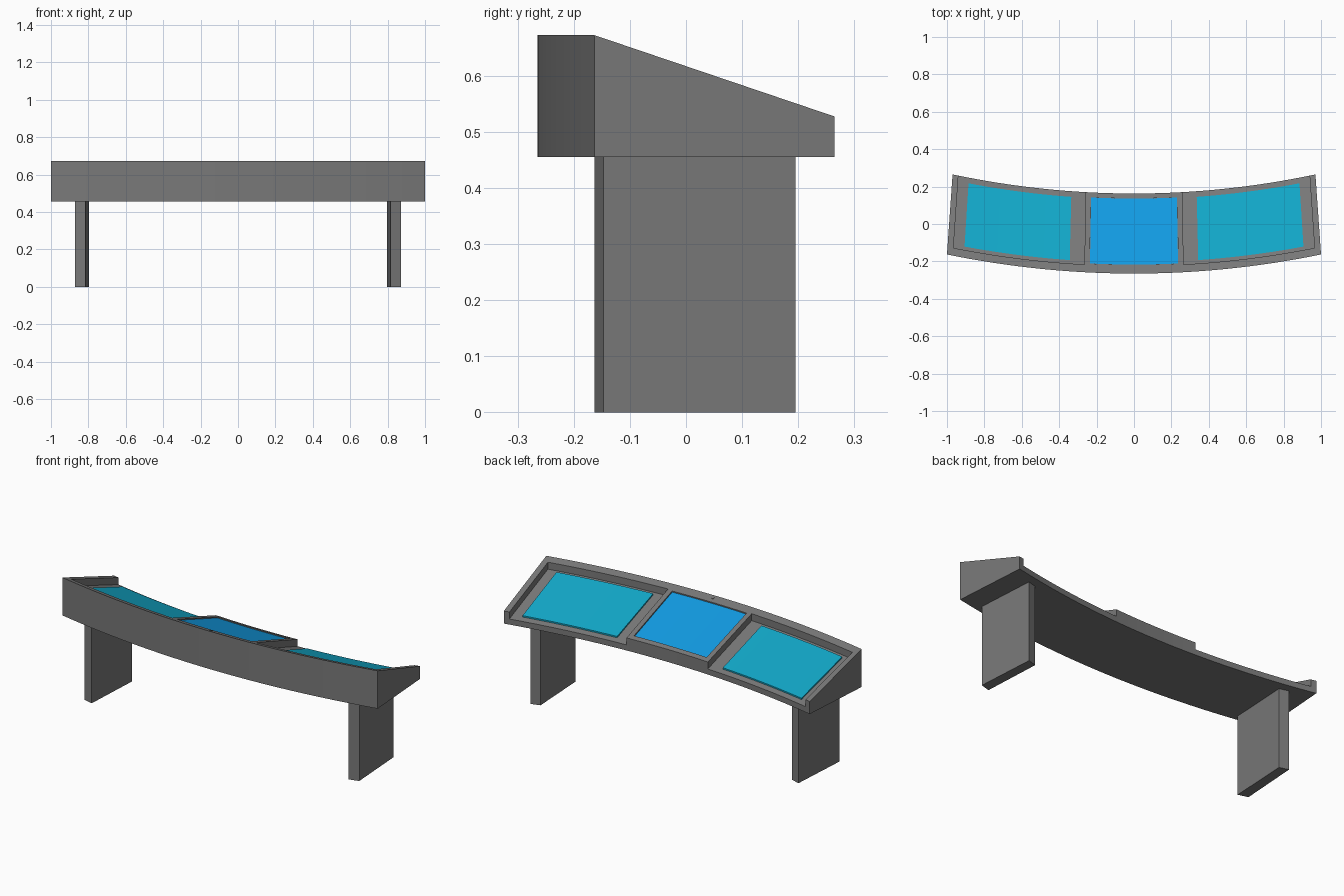
import bpy
import bmesh

cube = bpy.data.objects.get("Cube")
if cube:
    bpy.data.objects.remove(cube, do_unlink=True)

FRONT, DEPTH, SAG = -0.265, 0.428, 0.102
BASE, TOP, FALL = 0.455, 0.672, 0.145
RECESS = 0.04


def material(name, r, g, b):
    m = bpy.data.materials.new(name)
    m.use_nodes = True
    m.diffuse_color = (r, g, b, 1)
    m.node_tree.nodes["Principled BSDF"].inputs["Base Color"].default_value = (r, g, b, 1)
    return m


grey = material("console grey", 0.19, 0.19, 0.19)
teal = material("teal screen", 0.006, 0.39, 0.58)
blue = material("blue screen", 0.006, 0.33, 0.77)


def surface(u, t, lift=0.0):
    """Point on the curved, sloping desk top: u runs across, t runs front to back."""
    return (u * (1 - 0.03 * t), FRONT + DEPTH * t + SAG * u * u, TOP - FALL * t + lift)


def solid(name, rings, mat):
    """Join equal four-point cross-sections into a closed solid."""
    bm = bmesh.new()
    loops = [[bm.verts.new(p) for p in ring] for ring in rings]
    for a, b in zip(loops, loops[1:]):
        for i in range(4):
            j = (i + 1) % 4
            bm.faces.new((a[i], a[j], b[j], b[i]))
    bm.faces.new(loops[0])
    bm.faces.new(loops[-1])
    bmesh.ops.recalc_face_normals(bm, faces=bm.faces)
    mesh = bpy.data.meshes.new(name)
    bm.to_mesh(mesh)
    bm.free()
    mesh.materials.append(mat)
    obj = bpy.data.objects.new(name, mesh)
    bpy.context.collection.objects.link(obj)
    return obj


def slab(name, u0, u1, t0, t1, low, high, mat, steps=16, flat_base=False):
    """Curved slab following the desk top, or standing on its level underside."""
    rings = []
    for k in range(steps + 1):
        u = u0 + (u1 - u0) * k / steps
        ring = [surface(u, t0, low), surface(u, t1, low),
                surface(u, t1, high), surface(u, t0, high)]
        if flat_base:
            ring[:2] = [(x, y, BASE) for x, y, z in ring[:2]]
        rings.append(ring)
    return solid(name, rings, mat)


def carve(target, cutter):
    cutter.hide_render = True
    cutter.hide_viewport = True
    cutter.display_type = 'WIRE'
    mod = target.modifiers.new("recess", 'BOOLEAN')
    mod.operation = 'DIFFERENCE'
    mod.solver = 'EXACT'
    mod.object = cutter


# Curved wedge body
body = slab("console_body", -1, 1, 0, 1, 0, 0, grey, steps=32, flat_base=True)

# Side bays, open at the back, with raised screens and legs
for side, s in (("left", 1), ("right", -1)):
    carve(body, slab(side + "_bay_cutter", s * 0.266, s * 0.968, 0.097, 1.06,
                     -RECESS, 0.05, grey))
    slab(side + "_screen", s * 0.345, s * 0.91, 0.14, 0.93,
         -RECESS - 0.001, -RECESS + 0.008, teal)
    plan = [(0.815, -0.163), (0.872, -0.147), (0.85, 0.195), (0.797, 0.18)]
    solid(side + "_leg", [[(s * x, y, z) for x, y in plan] for z in (0, BASE + 0.005)], grey)

# Shallow centre inset holding the main screen
carve(body, slab("centre_inset_cutter", -0.237, 0.237, 0.112, 0.938, -0.01, 0.05, grey))
slab("centre_screen", -0.236, 0.236, 0.113, 0.937, -0.011, -0.006, blue)

# Small stud on the front rim
slab("rim_stud", -0.006, 0.006, 0.035, 0.06, -0.002, 0.003, grey, steps=1)
